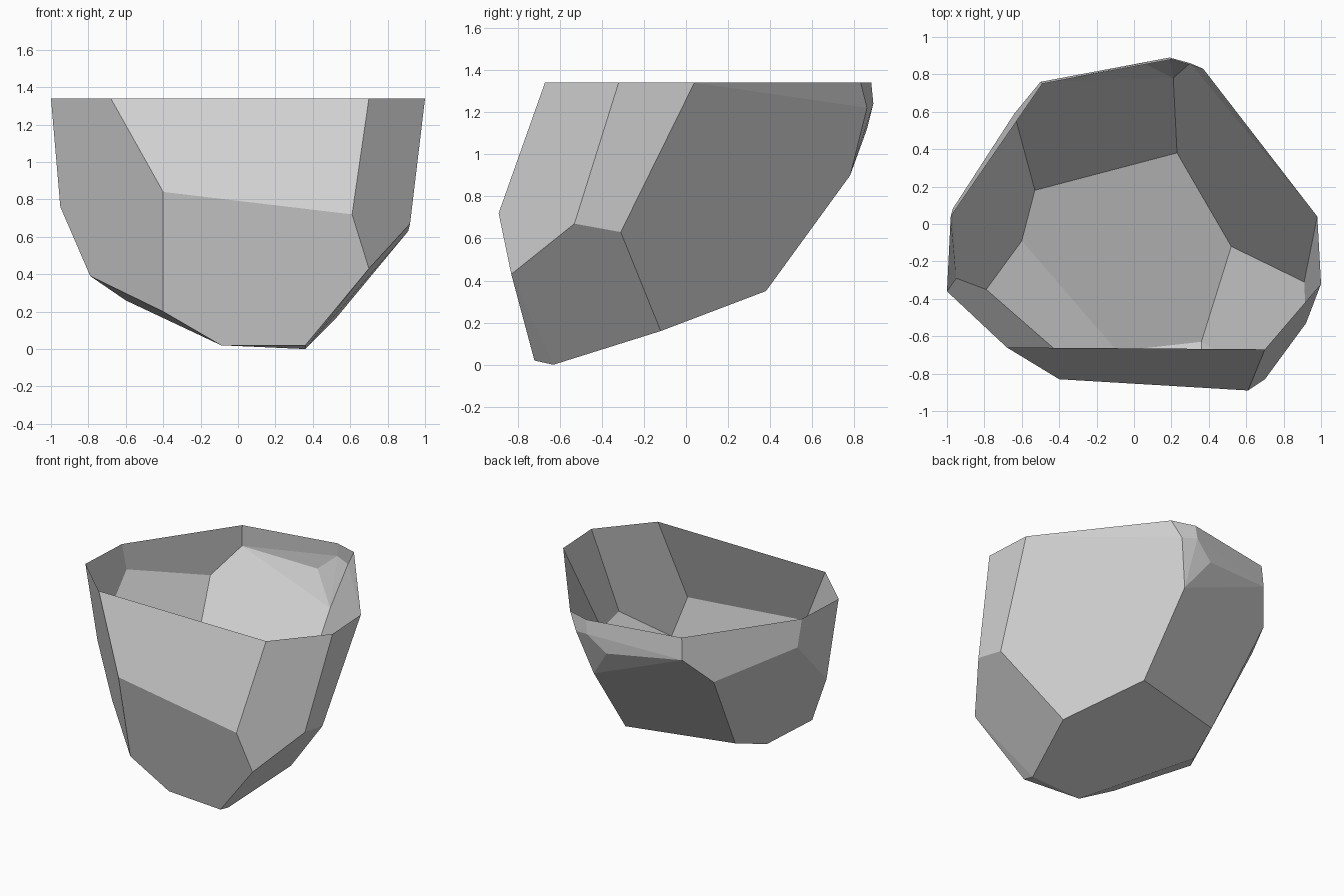
import bpy
import bmesh
import math
from mathutils import Vector

RIM_HEIGHT = 1.34

# Remove the default cube
default_cube = bpy.data.objects.get("Cube")
if default_cube:
    bpy.data.objects.remove(default_cube, do_unlink=True)


def make_material(name, color):
    material = bpy.data.materials.new(name)
    material.use_nodes = True
    material.diffuse_color = color
    material.node_tree.nodes["Principled BSDF"].inputs["Base Color"].default_value = color
    return material


# Open rim corners, seen from above
rim = [(-1, -.36), (-.68, -.66), (.7, -.67), (1, -.32), (.98, .04),
       (.37, .83), (.2, .88), (-.49, .75), (-.98, .04)]

# Corners of the chipped upper back edge
back_chips = [(.3, .86, 1.22), (.19, .89, 1.24), (.21, .78, .9), (.05, .86, 1.12),
              (-.5, .76, 1.18), (-.64, .59, .99), (-.97, .08, 1.14)]

# Corners around the widest part of the stone
shoulder = [(-.95, -.29, .76), (-.4, -.83, .84), (.61, -.89, .72),
            (.7, -.83, .43), (.92, -.53, .67), (.91, -.31, .63)]

# Corners of the sloping underside
underside = [(.52, -.12, .16), (.23, .38, .35), (-.53, .18, .35), (-.6, -.09, .26),
             (-.79, -.35, .39), (-.4, -.69, .2), (-.09, -.68, .02),
             (.36, -.72, .02), (.36, -.63, 0)]


def build_faceted_shell(name, corners, material):
    """Wrap the corners in flat facets and leave the top open."""
    bm = bmesh.new()
    for corner in corners:
        bm.verts.new(Vector(corner))
    bmesh.ops.convex_hull(bm, input=list(bm.verts))
    loose = [vert for vert in bm.verts if not vert.link_faces]
    bmesh.ops.delete(bm, geom=loose, context="VERTS")
    bmesh.ops.recalc_face_normals(bm, faces=list(bm.faces))

    # Open the top
    lid = [face for face in bm.faces
           if all(vert.co.z > RIM_HEIGHT - .01 for vert in face.verts)]
    bmesh.ops.delete(bm, geom=lid, context="FACES")

    # Merge nearly coplanar triangles into broad facets
    bmesh.ops.dissolve_limit(bm, angle_limit=math.radians(4),
                             verts=list(bm.verts), edges=list(bm.edges))

    mesh = bpy.data.meshes.new(name)
    bm.to_mesh(mesh)
    bm.free()
    mesh.materials.append(material)
    shell = bpy.data.objects.new(name, mesh)
    bpy.context.collection.objects.link(shell)
    return shell


stone_grey = make_material("stone_grey", (.65, .65, .65, 1))
rim_corners = [(x, y, RIM_HEIGHT) for x, y in rim]
build_faceted_shell("rock_shell", rim_corners + back_chips + shoulder + underside, stone_grey)
